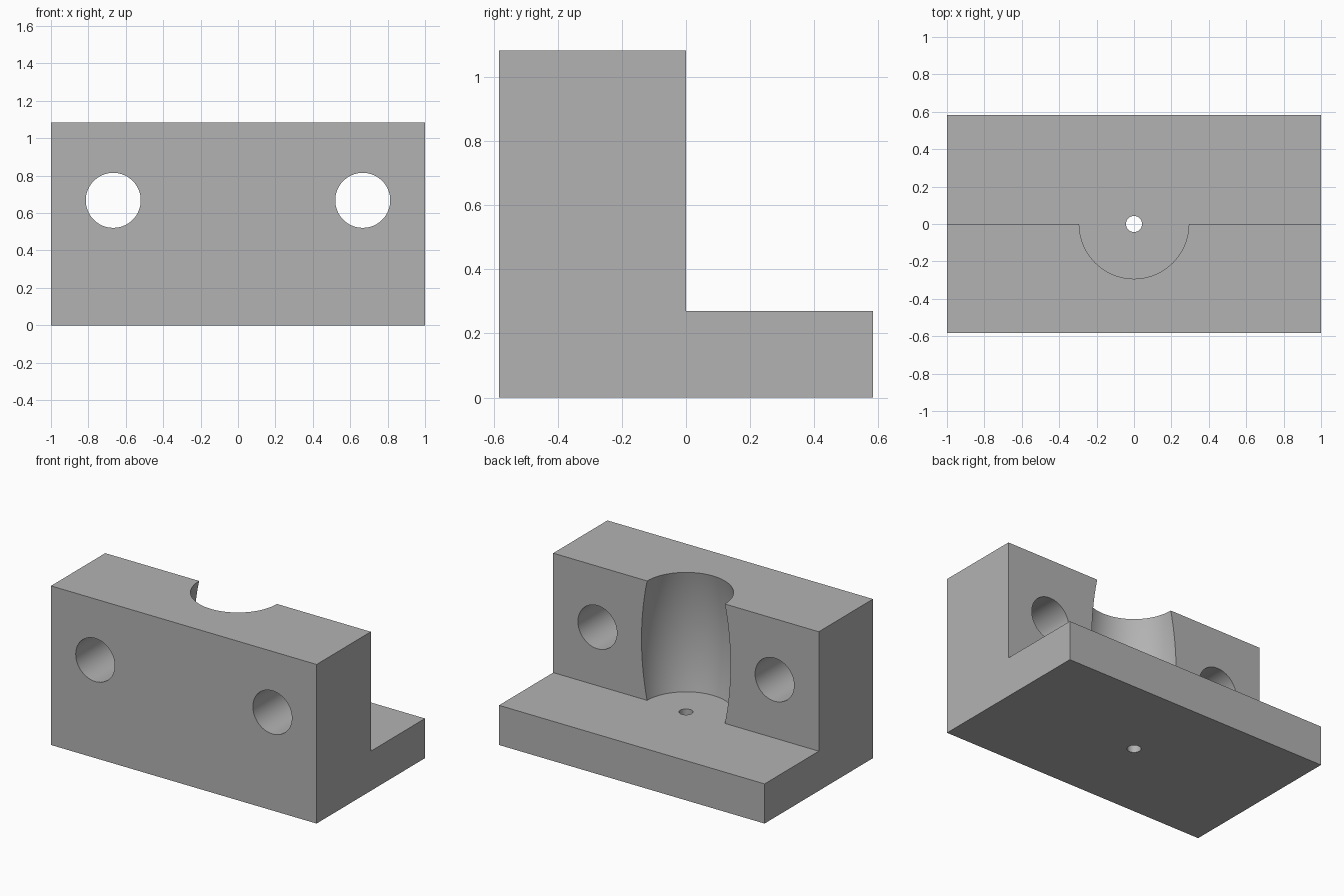
import bpy, bmesh, math
from mathutils import Matrix, Vector

cube = bpy.data.objects.get("Cube")
if cube:
    bpy.data.objects.remove(cube, do_unlink=True)

HALF_D, FLOOR, TOP = 0.583, 0.27, 1.083
RIM, BULGE = 0.293, 0.042

grey = bpy.data.materials.new("plain grey")
grey.use_nodes = True
grey.diffuse_color = (0.45, 0.45, 0.45, 1)
grey.node_tree.nodes["Principled BSDF"].inputs["Base Color"].default_value = (0.45, 0.45, 0.45, 1)


def make(name, bm):
    bmesh.ops.recalc_face_normals(bm, faces=bm.faces)
    mesh = bpy.data.meshes.new(name)
    bm.to_mesh(mesh)
    bm.free()
    mesh.materials.append(grey)
    obj = bpy.data.objects.new(name, mesh)
    bpy.context.collection.objects.link(obj)
    return obj


def cylinder(name, radius, depth, matrix):
    bm = bmesh.new()
    bmesh.ops.create_cone(bm, cap_ends=True, segments=64, radius1=radius,
                          radius2=radius, depth=depth, matrix=matrix)
    return make(name, bm)


# L-shaped block: side profile extruded along x
bm = bmesh.new()
profile = [(-HALF_D, 0), (HALF_D, 0), (HALF_D, FLOOR), (0, FLOOR), (0, TOP), (-HALF_D, TOP)]
side = bm.faces.new([bm.verts.new((-1, y, z)) for y, z in profile])
ext = bmesh.ops.extrude_face_region(bm, geom=[side])
bmesh.ops.translate(bm, vec=(2, 0, 0), verts=[g for g in ext["geom"] if isinstance(g, bmesh.types.BMVert)])
block = make("bracket_block", bm)

# Barrel-shaped pocket cutter: bulged outline spun around z
steps = 20
R = ((TOP - FLOOR) ** 2 / 4 + BULGE ** 2) / (2 * BULGE)
outline = [Vector((0, 0, FLOOR))]
for i in range(steps + 1):
    z = FLOOR + (TOP - FLOOR) * i / steps
    dz = z - (FLOOR + TOP) / 2
    outline.append(Vector((RIM + BULGE - R + math.sqrt(R * R - dz * dz), 0, z)))
outline += [Vector((RIM, 0, TOP + 0.1)), Vector((0, 0, TOP + 0.1))]
bm = bmesh.new()
verts = [bm.verts.new(p) for p in outline]
edges = [bm.edges.new(pair) for pair in zip(verts, verts[1:])]
bmesh.ops.spin(bm, geom=verts + edges, cent=(0, 0, 0), axis=(0, 0, 1),
               angle=math.tau, steps=80, use_merge=True)
bmesh.ops.remove_doubles(bm, verts=bm.verts, dist=0.0001)
cutters = [make("pocket_cutter", bm)]

# Two bolt holes through the wall, one small hole through the base
turn = Matrix.Rotation(math.pi / 2, 4, "X")
for s, label in ((1, "left"), (-1, "right")):
    cutters.append(cylinder(label + "_bolt_hole_cutter", 0.147, 1.0,
                            Matrix.Translation((s * 0.667, -0.3, 0.668)) @ turn))
cutters.append(cylinder("base_hole_cutter", 0.043, 0.8, Matrix.Translation((0, 0, 0.2))))

# Cut the block, apply, and remove the cutters
bpy.context.view_layer.objects.active = block
for cutter in cutters:
    mod = block.modifiers.new(cutter.name, "BOOLEAN")
    mod.operation, mod.solver, mod.object = "DIFFERENCE", "EXACT", cutter
    bpy.ops.object.modifier_apply(modifier=mod.name)
    bpy.data.objects.remove(cutter, do_unlink=True)

bpy.ops.object.select_all(action="DESELECT")
block.select_set(True)
bpy.ops.object.shade_smooth_by_angle(angle=math.radians(30))
